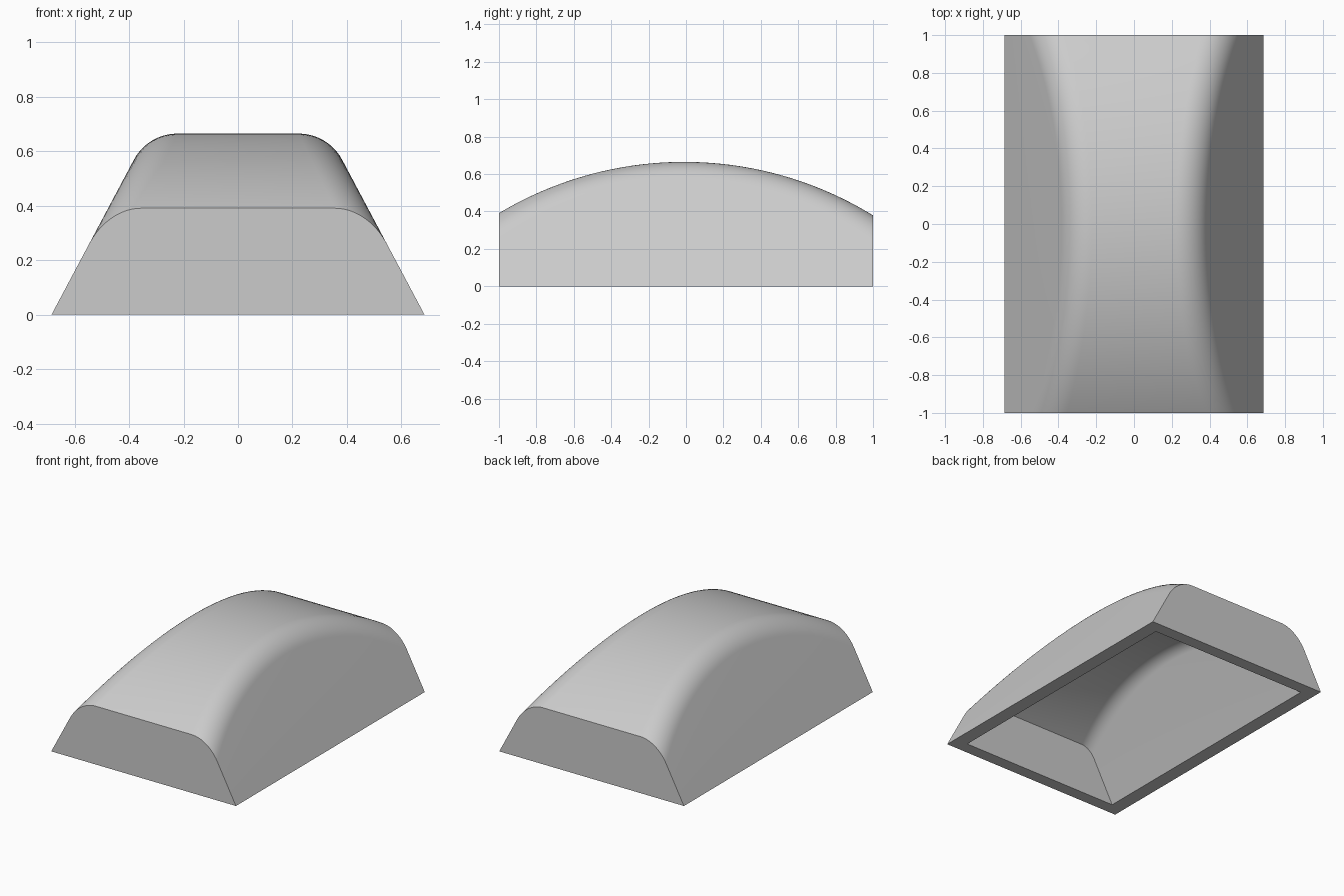
import bpy, bmesh
from math import sin, cos, radians, tan
from mathutils import Vector

if "Cube" in bpy.data.objects:
    bpy.data.objects.remove(bpy.data.objects["Cube"])

HALF_WIDTH, HEIGHT, ARC = 0.685, 0.665, 1.926   # base half width, crown height, crown radius
LEAN, FILLET, WALL = radians(28), 0.18, 0.083
CROWN_Y = -0.01
STEPS, ROUND = 72, 12

grey = bpy.data.materials.new("light grey")
grey.use_nodes = True
colour = (0.6, 0.6, 0.6, 1)
grey.diffuse_color = colour
grey.node_tree.nodes["Principled BSDF"].inputs["Base Color"].default_value = colour


def crowned_block(name, inset, floor):
    """Solid with leaning sides, an arched crown and a rolling-ball fillet, offset inwards by inset."""
    r = FILLET - inset
    plane = HALF_WIDTH * cos(LEAN) - inset
    centre_z = HEIGHT - ARC
    side = Vector((cos(LEAN), 0, sin(LEAN)))
    bm = bmesh.new()
    rings = []
    for i in range(STEPS + 1):
        t = radians(38) * (2 * i / STEPS - 1)
        up = Vector((0, sin(t), cos(t)))
        ball = Vector((0, CROWN_Y, centre_z)) + up * (ARC - FILLET)
        ball.x = (plane - r - ball.z * sin(LEAN)) / cos(LEAN)
        half = [Vector(((plane - floor * sin(LEAN)) / cos(LEAN), ball.y, floor))]
        half += [ball + r * side.slerp(up, k / ROUND) for k in range(ROUND + 1)]
        mirrored = [Vector((-p.x, p.y, p.z)) for p in reversed(half)]
        rings.append([bm.verts.new(p) for p in half + mirrored])
    n = len(rings[0])
    for a, b in zip(rings, rings[1:]):
        for k in range(n):
            bm.faces.new((a[k], a[(k + 1) % n], b[(k + 1) % n], b[k]))
    # square off and close both ends
    for s in (-1, 1):
        bmesh.ops.bisect_plane(bm, geom=bm.verts[:] + bm.edges[:] + bm.faces[:],
                               plane_co=(0, s * (1 - inset), 0), plane_no=(0, s, 0),
                               clear_outer=True)
        bmesh.ops.holes_fill(bm, edges=[e for e in bm.edges if e.is_boundary
                                        and all(v.co.y * s > 0.8 for v in e.verts)], sides=0)
    bmesh.ops.recalc_face_normals(bm, faces=bm.faces[:])
    mesh = bpy.data.meshes.new(name)
    bm.to_mesh(mesh)
    bm.free()
    mesh.materials.append(grey)
    ob = bpy.data.objects.new(name, mesh)
    bpy.context.collection.objects.link(ob)
    return ob


# hollow shell: outer block minus its evenly inset copy
shell = crowned_block("arched_shell", 0, 0)
cavity = crowned_block("cavity_cutter", WALL, -0.1)
cavity.hide_render = True
cut = shell.modifiers.new("hollow", 'BOOLEAN')
cut.operation, cut.solver, cut.object = 'DIFFERENCE', 'EXACT', cavity

bpy.ops.object.select_all(action='DESELECT')
shell.select_set(True)
bpy.context.view_layer.objects.active = shell
bpy.ops.object.modifier_apply(modifier="hollow")
bpy.data.objects.remove(cavity)
bpy.ops.object.shade_smooth_by_angle(angle=radians(30))
